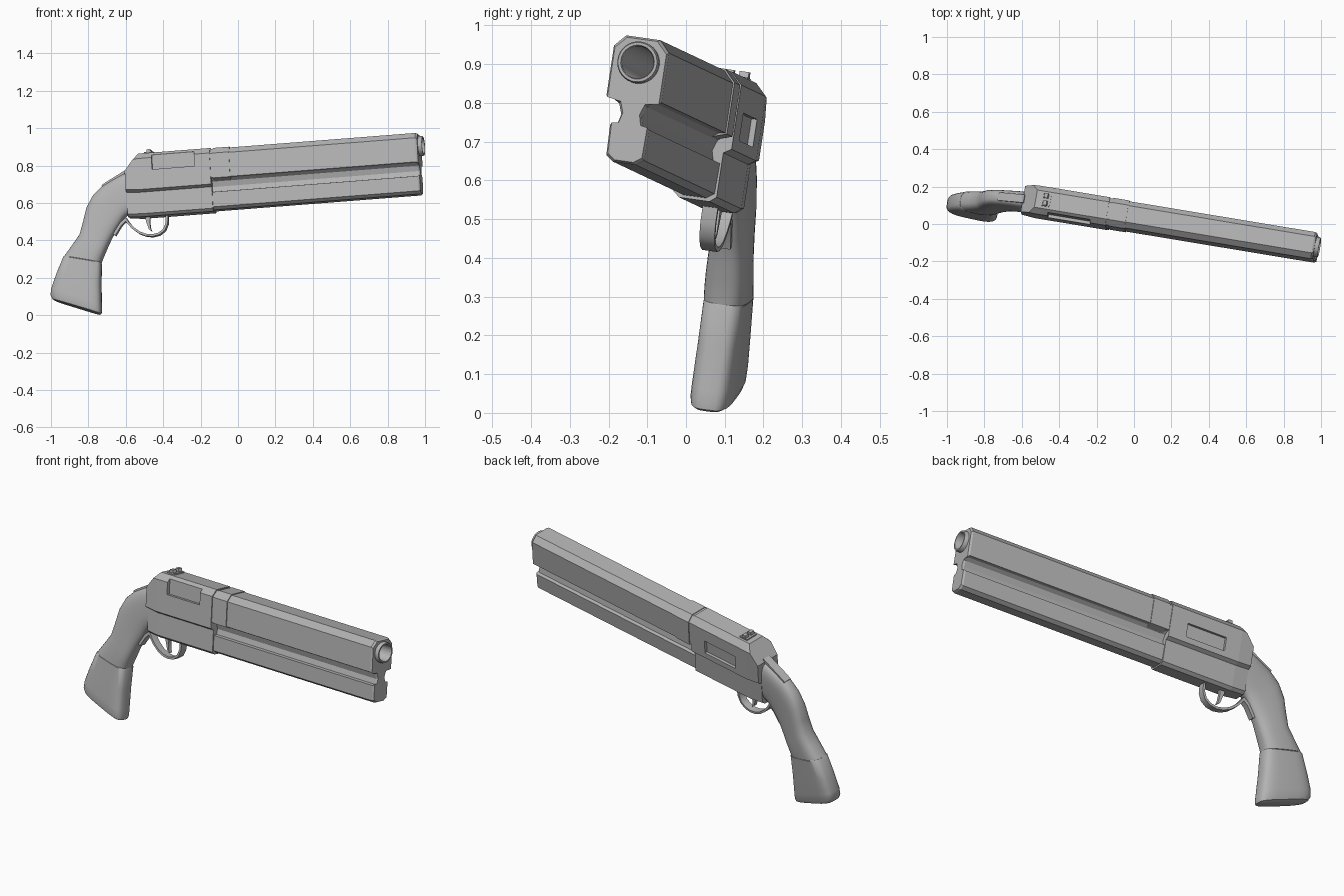
import bpy, bmesh, math
from mathutils import Matrix, Vector

if "Cube" in bpy.data.objects:
    bpy.data.objects.remove(bpy.data.objects["Cube"])

# Gun frame: u along the barrel, v sideways, w up; tilted as a whole into the world
M = (Matrix.Translation((0, 0.039, 0.828)) @ Matrix.Rotation(math.radians(-9.4), 4, 'Z')
     @ Matrix.Rotation(math.radians(-4.4), 4, 'Y') @ Matrix.Rotation(math.radians(-8), 4, 'X'))

# Dark grey finish
steel = bpy.data.materials.new('dark_grey')
steel.diffuse_color = (.45, .45, .45, 1)
steel.use_nodes = True
steel.node_tree.nodes["Principled BSDF"].inputs["Base Color"].default_value = steel.diffuse_color


def L(x, z):
    """Front-view reading on the centre plane -> (u, w)."""
    a, b, c, d = M[0][0], M[0][2], M[2][0], M[2][2]
    z -= 0.828
    det = a * d - b * c
    return Vector(((x * d - b * z) / det, (a * z - c * x) / det))


def finish(bm, name, smooth=None):
    bmesh.ops.recalc_face_normals(bm, faces=bm.faces)
    bm.transform(M)
    me = bpy.data.meshes.new(name)
    bm.to_mesh(me)
    bm.free()
    me.materials.append(steel)
    ob = bpy.data.objects.new(name, me)
    bpy.context.collection.objects.link(ob)
    if smooth:
        bpy.ops.object.select_all(action='DESELECT')
        ob.select_set(True)
        bpy.context.view_layer.objects.active = ob
        bpy.ops.object.shade_smooth_by_angle(angle=math.radians(smooth))
    return ob


def loft(rings, name, smooth=None):
    """Skin closed rings of equal length and cap the ends."""
    bm = bmesh.new()
    vs = [[bm.verts.new(p) for p in r] for r in rings]
    n = len(vs[0])
    for a, b in zip(vs, vs[1:]):
        for i in range(n):
            bm.faces.new((a[i], a[(i + 1) % n], b[(i + 1) % n], b[i]))
    bm.faces.new(vs[0])
    bm.faces.new(vs[-1])
    return bm if name is None else finish(bm, name, smooth)


def section(half, u, s=0.0):
    """Mirrored cross-section at u; s shrinks it towards its middle."""
    full = half + [(-v, w) for v, w in reversed(half)]
    mid = (half[0][1] + half[-1][1]) / 2
    return [(u, v - math.copysign(s, v), w - math.copysign(s, w - mid)) for v, w in full]


def side(pts, v0, v1, name, smooth=None):
    return loft([[(u, v, w) for u, w in pts] for v in (v0, v1)], name, smooth)


def strip(pts, t, hw, name):
    """Bent flat bar following points on the centre plane."""
    pts = [Vector(p) for p in pts]
    left, right = [], []
    for i, p in enumerate(pts):
        d = (pts[min(i + 1, len(pts) - 1)] - pts[max(i - 1, 0)]).normalized()
        n = Vector((-d.y, d.x)) * t / 2
        left.append(p + n)
        right.append(p - n)
    return side(left + right[::-1], -hw, hw, name, 35)


def rect(u0, u1, w0, w1):
    return [(u0, w0), (u1, w0), (u1, w1), (u0, w1)]


def circle(u, r, n=32):
    return [(u, r * math.cos(math.tau * i / n), r * math.sin(math.tau * i / n)) for i in range(n)]


def cut(ob, cutter):
    m = ob.modifiers.new('cut', 'BOOLEAN')
    m.object, m.solver = cutter, 'EXACT'
    bpy.context.view_layer.objects.active = ob
    bpy.ops.object.modifier_apply(modifier=m.name)
    bpy.data.objects.remove(cutter)


# Barrel shroud and fore-end with side grooves
barrel = [(.045, .066), (.073, .036), (.073, -.094), (.055, -.097), (.037, -.110), (.027, -.138),
          (.034, -.165), (.052, -.168), (.050, -.248), (.030, -.262)]
shroud = loft([section(barrel, -.15), section(barrel, .976), section(barrel, .986, .005)], 'barrel_shroud')
cut(shroud, loft([circle(.1, .042), circle(1.1, .042)], 'bore_cutter'))

# Muzzle ring and bore
bm = bmesh.new()
prof = [(.96, .054), (1.002, .054), (1.008, .051), (1.008, .044), (1.003, .0415), (.12, .0415)]
rings = [[bm.verts.new(p) for p in circle(u, r)] for u, r in prof]
for a, b in zip(rings, rings[1:]):
    for i in range(32):
        j = (i + 1) % 32
        bm.faces.new((a[i], a[j], b[j], b[i]))
bm.faces.new(rings[-1])
finish(bm, 'muzzle_ring', 35)

# Collar around the upper shroud just ahead of the receiver
collar = [(.047, .070), (.077, .038), (.077, -.096), (.040, -.108)]
loft([section(collar, -.125), section(collar, -.035)], 'barrel_collar')

# Receiver: stepped section with a sloped rear top
recv = [(.047, .071), (.077, .040), (.077, -.128), (.057, -.140), (.057, -.256), (.040, -.270)]
bm = loft([section(recv, -.605, .006), section(recv, -.53), section(recv, -.14)], None)
bmesh.ops.bisect_plane(bm, geom=bm.verts[:] + bm.edges[:] + bm.faces[:], plane_co=(-.607, 0, -.022),
                       plane_no=(-.77, 0, .64), clear_outer=True)
bmesh.ops.holes_fill(bm, edges=[e for e in bm.edges if e.is_boundary])
receiver = finish(bm, 'receiver')
cut(receiver, side(rect(-.455, -.225, -.024, .056), -.2, -.060, 'port_cutter'))
cut(receiver, side(rect(-.45, -.235, -.098, -.026), .062, .2, 'window_cutter'))

# Rear sight: base with two posts
side(rect(-.50, -.45, .066, .078), -.033, .036, 'rear_sight_base')
for v in (-.030, .010):
    side([(-.490, .075), (-.462, .075), (-.468, .093), (-.487, .093)], v, v + .025, 'rear_sight_post')


# Grip and butt cap: lofted rounded sections given as back x,z, front x,z, half-width
def handle(secs, power, name):
    rings = []
    for bx, bz, fx, fz, hw in secs:
        b, f = L(bx, bz), L(fx, fz)
        ring = []
        for i in range(32):
            a = math.tau * i / 32
            c, s = math.cos(a), math.sin(a)
            c = math.copysign(abs(c) ** power, c)
            s = math.copysign(abs(s) ** power, s)
            p = (b + f) / 2 + (f - b) / 2 * c
            ring.append((p.x, hw * s, p.y))
        rings.append(ring)
    return loft(rings, name, 40)


handle([(-.570, .750, -.560, .550, .050), (-.610, .755, -.600, .527, .050), (-.660, .728, -.615, .510, .049),
        (-.720, .692, -.632, .482, .048), (-.772, .642, -.655, .445, .049), (-.808, .575, -.675, .410, .051),
        (-.826, .500, -.690, .378, .053), (-.845, .430, -.708, .338, .056), (-.885, .372, -.722, .305, .058),
        (-.928, .312, -.731, .279, .058)], .68, 'grip')
handle([(-.928, .313, -.731, .280, .052), (-.932, .309, -.730, .276, .056), (-.970, .215, -.732, .170, .057),
        (-.996, .140, -.730, .060, .058), (-1.0, .105, -.729, .025, .057), (-.990, .084, -.732, .008, .052),
        (-.970, .074, -.742, .004, .042)], .55, 'butt_cap')

# Tang strap running from the receiver onto the grip
strip([L(-.585, .774), L(-.64, .739), L(-.70, .702), L(-.722, .686)], .014, .022, 'upper_tang')

# Trigger guard, its front plate and the trigger
strip([L(-.378, .545), L(-.378, .49), L(-.392, .455), L(-.42, .433), L(-.455, .424), L(-.49, .427),
       L(-.525, .440), L(-.56, .465), L(-.585, .492), L(-.60, .515)], .012, .020, 'trigger_guard')
strip([L(-.395, .541), L(-.30, .549)], .020, .020, 'guard_plate')
strip([L(-.595, .512), L(-.625, .485), L(-.66, .428)], .016, .018, 'guard_tang')
side([L(*p) for p in [(-.505, .55), (-.465, .55), (-.470, .50), (-.466, .465), (-.458, .446),
                      (-.475, .458), (-.488, .495)]], -.010, .010, 'trigger', 35)
